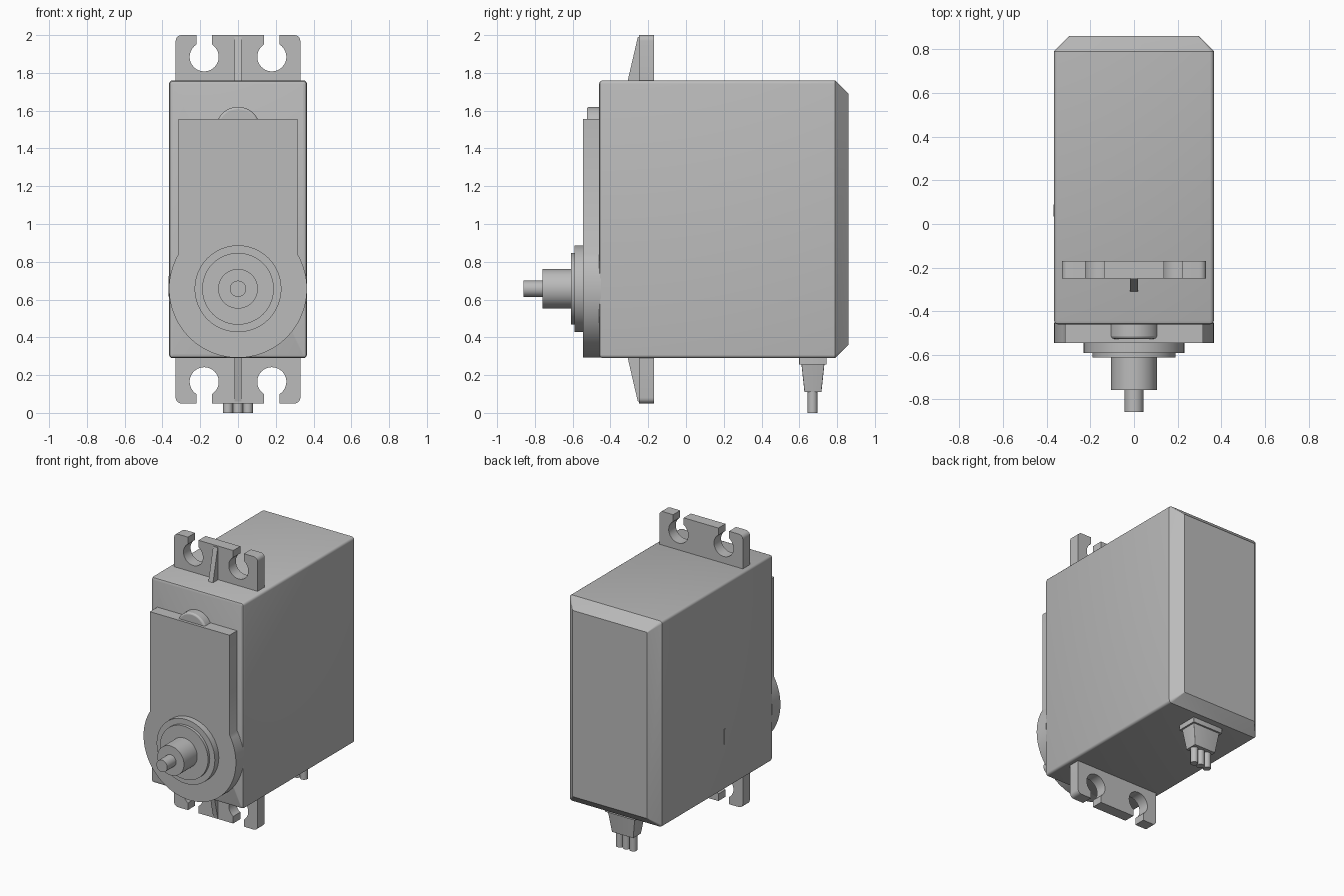
import bpy, bmesh, math

if "Cube" in bpy.data.objects:
    bpy.data.objects.remove(bpy.data.objects["Cube"], do_unlink=True)

grey = bpy.data.materials.new("plain grey")
grey.use_nodes = True
colour = (0.5, 0.5, 0.5, 1)
grey.diffuse_color = colour
grey.node_tree.nodes["Principled BSDF"].inputs["Base Color"].default_value = colour

MID_Z = 1.025      # mid height of the case
SHAFT_Z = 0.657    # height of the output axis


def arc(cx, cz, r, a0, a1, n):
    """Points on an arc, angles in degrees."""
    angles = [math.radians(a0 + (a1 - a0) * i / n) for i in range(n + 1)]
    return [(cx + r * math.cos(a), cz + r * math.sin(a)) for a in angles]


def circle(r, cx=0, cz=0, n=48):
    return arc(cx, cz, r, 0, 360, n)[:-1]


def round_rect(hw, hh, r, cx=0, cz=0):
    pts = []
    for i, (sx, sz) in enumerate([(1, 1), (-1, 1), (-1, -1), (1, -1)]):
        pts += arc(cx + sx * (hw - r), cz + sz * (hh - r), r, i * 90, i * 90 + 90, 4)
    return pts


def loft(name, sections, axis="y", smooth=True, bevel=0):
    """Skin a list of (position, 2D ring) sections along one axis."""
    place = {"x": lambda p, u, v: (p, u, v),
             "y": lambda p, u, v: (u, p, v),
             "z": lambda p, u, v: (u, v, p)}[axis]
    bm = bmesh.new()
    rings = [[bm.verts.new(place(p, u, v)) for u, v in ring] for p, ring in sections]
    for a, b in zip(rings, rings[1:]):
        for i in range(len(a)):
            j = (i + 1) % len(a)
            bm.faces.new((a[i], a[j], b[j], b[i]))
    bm.faces.new(rings[0])
    bm.faces.new(rings[-1])
    bmesh.ops.recalc_face_normals(bm, faces=bm.faces)
    mesh = bpy.data.meshes.new(name)
    bm.to_mesh(mesh)
    bm.free()
    mesh.materials.append(grey)
    obj = bpy.data.objects.new(name, mesh)
    bpy.context.collection.objects.link(obj)
    if bevel:
        mod = obj.modifiers.new("soft edge", "BEVEL")
        mod.width, mod.segments = bevel, 3
    if smooth:
        bpy.ops.object.select_all(action="DESELECT")
        obj.select_set(True)
        bpy.context.view_layer.objects.active = obj
        bpy.ops.object.shade_smooth_by_angle(angle=math.radians(30))
    return obj


def prism(name, profile, start, end, **options):
    return loft(name, [(start, profile), (end, profile)], **options)


# Case: rounded front edges, chamfered back
def case_ring(inset, r=0.018):
    return round_rect(0.365 - inset, 0.735 - inset, r, 0, MID_Z)


loft("case", [(-0.46, case_ring(0.018, 0.006)), (-0.455, case_ring(0.005, 0.013)),
              (-0.442, case_ring(0)), (0.79, case_ring(0)),
              (0.86, case_ring(0.07, 0.003))])

# Gear cover: straight sides flowing into a large round end
join = math.degrees(math.acos(0.315 / 0.365))
cover = arc(0, SHAFT_Z, 0.365, 180 - join, 360 + join, 64)
cover += [(0.315, 1.555), (-0.315, 1.555)]
prism("gear_cover", cover, -0.545, -0.45)
prism("cover_bump", circle(0.117, 0, 1.503), -0.525, -0.45, bevel=0.012)

# Output shaft: stepped discs
for name, r, start, end in [("bearing_collar", 0.23, -0.59, -0.53),
                            ("bearing_ring", 0.19, -0.61, -0.58),
                            ("output_shaft", 0.105, -0.76, -0.6),
                            ("shaft_tip", 0.043, -0.86, -0.75)]:
    prism(name, circle(r, 0, SHAFT_Z), start, end)

# Mounting ears with open keyhole slots, each with a tapered rib
half_slot, hole_r, hole_x, hole_z, tip = 0.042, 0.077, 0.179, 1.885, 2.0
gap = math.degrees(math.asin(half_slot / hole_r))
right = [(0, tip), (hole_x - half_slot, tip)]
right += arc(hole_x, hole_z, hole_r, 90 + gap, 450 - gap, 32)
right += [(hole_x + half_slot, tip)]
right += arc(0.33 - 0.03, tip - 0.03, 0.03, 90, 0, 5) + [(0.33, 1.72)]
ear = right + [(-x, z) for x, z in reversed(right[1:])]
rib = [(-0.2, 1.74), (-0.313, 1.74), (-0.255, 1.99), (-0.2, 1.99)]
for side, flip in [("upper", 1), ("lower", -1)]:
    def turn(pts):
        return [(u, MID_Z + flip * (z - MID_Z)) for u, z in pts]
    prism(side + "_mounting_ear", turn(ear), -0.25, -0.17)
    prism(side + "_ear_rib", turn(rib), -0.018, 0.018, axis="x", smooth=False)

# Cable outlet: collar, tapered boot and three wires
cable_y = 0.672
prism("cable_collar", round_rect(0.12, 0.073, 0.005, 0, cable_y), 0.255, 0.3, axis="z")
loft("cable_boot", [(0.11, round_rect(0.085, 0.045, 0.005, 0, cable_y)),
                    (0.26, round_rect(0.108, 0.061, 0.005, 0, cable_y))], axis="z")
for i, label in enumerate(["right", "middle", "left"]):
    prism(label + "_wire", circle(0.026, (i - 1) * 0.053, cable_y - 0.002, 24),
          0, 0.13, axis="z")

# Small round mark on the right side of the case
prism("side_mark", arc(0.09, 0.67, 0.055, 90, 270, 16), -0.368, -0.36, axis="x")
